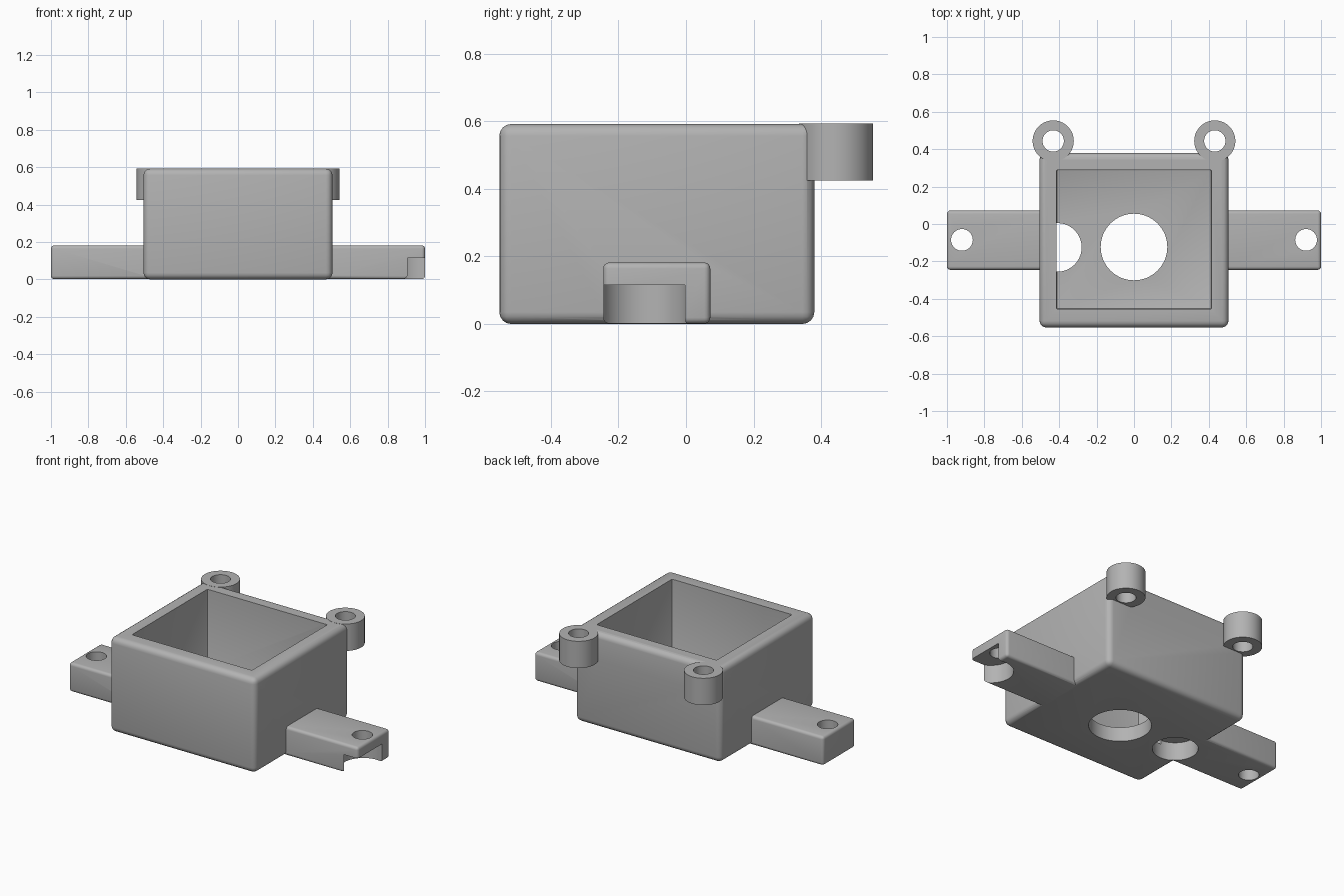
import bpy
import bmesh
import math
from mathutils import Matrix, Vector

if "Cube" in bpy.data.objects:
    bpy.data.objects.remove(bpy.data.objects["Cube"], do_unlink=True)

grey = bpy.data.materials.new("plain_grey")
grey.use_nodes = True
grey.diffuse_color = (0.45, 0.45, 0.45, 1)
grey.node_tree.nodes["Principled BSDF"].inputs["Base Color"].default_value = (0.45, 0.45, 0.45, 1)


def finish(bm, name):
    mesh = bpy.data.meshes.new(name)
    bm.to_mesh(mesh)
    bm.free()
    mesh.materials.append(grey)
    obj = bpy.data.objects.new(name, mesh)
    bpy.context.collection.objects.link(obj)
    return obj


def block(name, low, high, fillet, segments=4):
    """Box between two corners with all edges rounded."""
    low, high = Vector(low), Vector(high)
    bm = bmesh.new()
    bmesh.ops.create_cube(bm, size=1, matrix=Matrix.Translation((low + high) / 2)
                          @ Matrix.Diagonal((high - low).to_4d()))
    bmesh.ops.bevel(bm, geom=bm.edges[:], offset=fillet, segments=segments,
                    profile=0.5, affect='EDGES')
    return finish(bm, name)


def cylinder(name, x, y, radius, bottom, top):
    bm = bmesh.new()
    bmesh.ops.create_cone(bm, cap_ends=True, segments=64, radius1=radius, radius2=radius,
                          depth=top - bottom,
                          matrix=Matrix.Translation((x, y, (bottom + top) / 2)))
    return finish(bm, name)


def combine(target, other, operation):
    """Apply a boolean and discard the helper."""
    mod = target.modifiers.new(operation.lower(), 'BOOLEAN')
    mod.object = other
    mod.operation = operation
    mod.solver = 'EXACT'
    bpy.context.view_layer.objects.active = target
    bpy.ops.object.modifier_apply(modifier=mod.name)
    bpy.data.objects.remove(other, do_unlink=True)


# Outer shell with the side arms and the two rear screw lugs
box = block("mounting_box", (-0.505, -0.553, 0), (0.505, 0.38, 0.592), 0.035)
for side in (-1, 1):
    ends = sorted((side * 0.46, side * 1.0))
    combine(box, block("arm", (ends[0], -0.245, 0.001), (ends[1], 0.072, 0.182), 0.018), 'UNION')
    combine(box, cylinder("lug", side * 0.432, 0.444, 0.11, 0.425, 0.593), 'UNION')

# Open cavity
combine(box, block("cavity", (-0.415, -0.455, 0.09), (0.415, 0.29, 0.9), 0.008, 2), 'DIFFERENCE')

# Screw holes through the arms and the lugs
for side in (-1, 1):
    combine(box, cylinder("arm_hole", side * 0.92, -0.085, 0.058, -0.1, 0.4), 'DIFFERENCE')
    combine(box, cylinder("lug_hole", side * 0.432, 0.444, 0.057, 0.3, 0.8), 'DIFFERENCE')

# Floor opening, blind pocket under the wall and recess under the arm tip
combine(box, cylinder("floor_hole", 0, -0.123, 0.178, -0.1, 0.3), 'DIFFERENCE')
combine(box, cylinder("wall_pocket", -0.41, -0.125, 0.13, -0.1, 0.115), 'DIFFERENCE')
combine(box, cylinder("arm_recess", 0.955, -0.125, 0.13, -0.1, 0.115), 'DIFFERENCE')

bpy.ops.object.select_all(action='DESELECT')
box.select_set(True)
bpy.context.view_layer.objects.active = box
bpy.ops.object.shade_smooth_by_angle(angle=math.radians(30))
